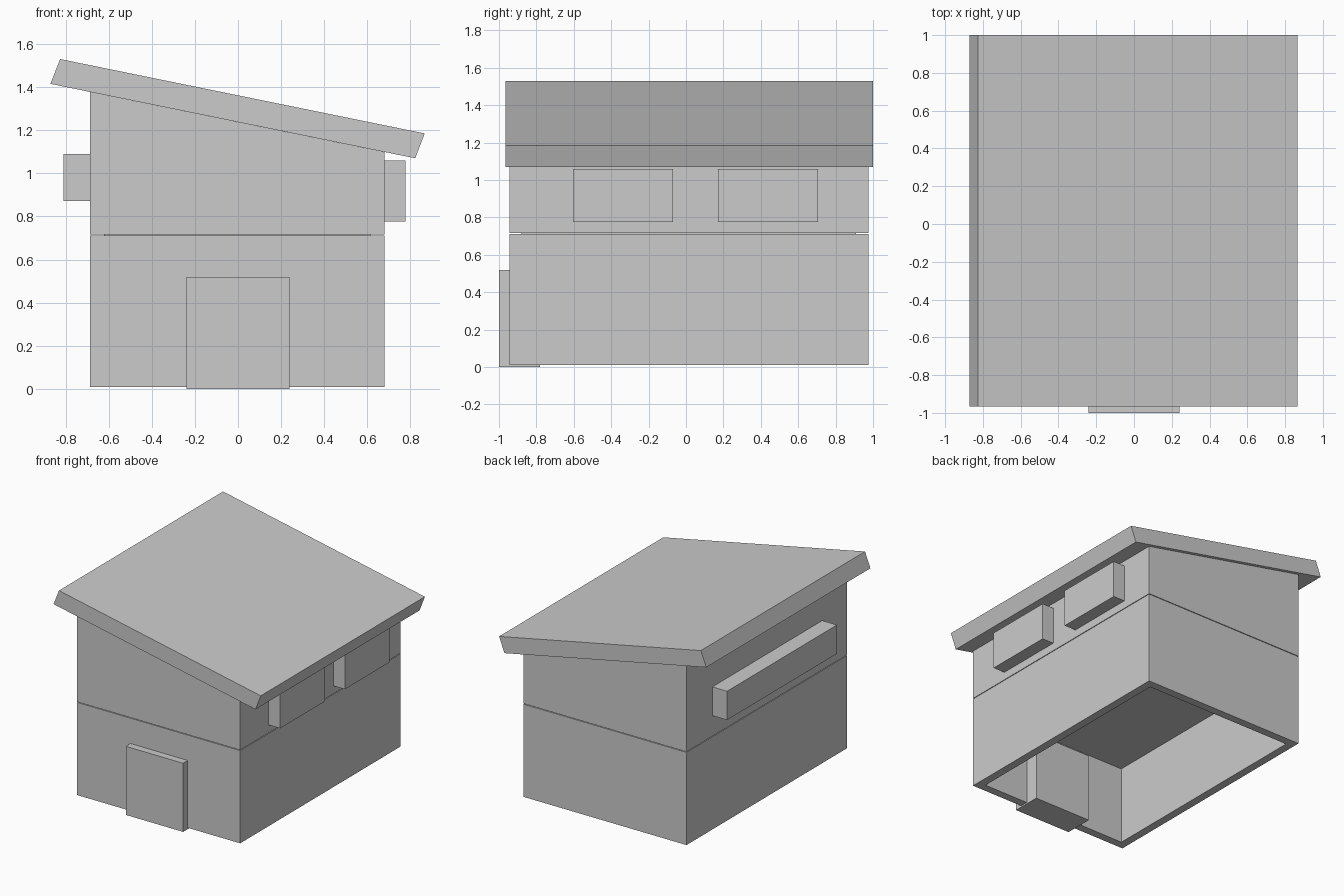
import bpy, bmesh

if "Cube" in bpy.data.objects:
    bpy.data.objects.remove(bpy.data.objects["Cube"])


def prism(name, profile, y0, y1):
    """Extrude an x-z profile from y0 to y1."""
    bm = bmesh.new()
    face = bm.faces.new([bm.verts.new((x, y0, z)) for x, z in profile])
    new = bmesh.ops.extrude_face_region(bm, geom=[face])["geom"]
    verts = [v for v in new if isinstance(v, bmesh.types.BMVert)]
    bmesh.ops.translate(bm, verts=verts, vec=(0, y1 - y0, 0))
    bmesh.ops.recalc_face_normals(bm, faces=bm.faces)
    mesh = bpy.data.meshes.new(name)
    bm.to_mesh(mesh)
    bm.free()
    obj = bpy.data.objects.new(name, mesh)
    bpy.context.collection.objects.link(obj)
    return obj


def box(name, x0, x1, y0, y1, z0, z1):
    return prism(name, [(x0, z0), (x1, z0), (x1, z1), (x0, z1)], y0, y1)


def underside(x):
    """Height of the roof's lower plane."""
    return 1.415 - 0.204 * (x + 0.87)


X0, X1, Y0, Y1 = -0.687, 0.68, -0.945, 0.975
T = 0.062  # wall thickness

# Lower storey: four walls, open at top and bottom
walls = box("lower_walls", X0, X1, Y0, Y1, 0.01, 0.712)
cutter = box("room_cutter", X0 + T, X1 - T, Y0 + T, Y1 - T, -0.2, 0.9)
cutter.hide_render = True
cutter.hide_set(True)
cut = walls.modifiers.new("hollow", 'BOOLEAN')
cut.operation = 'DIFFERENCE'
cut.solver = 'EXACT'
cut.object = cutter

# Upper storey with sloping top, and the plug that fits into the lower walls
prism("upper_storey", [(X0, 0.717), (X1, 0.717), (X1, underside(X1)), (X0, underside(X0))], Y0, Y1)
P = T + 0.003
box("ceiling_plug", X0 + P, X1 - P, Y0 + P, Y1 - P, 0.6, 0.717)

# Slanted roof slab
prism("roof", [(-0.87, 1.415), (0.822, 1.07), (0.866, 1.185), (-0.825, 1.53)], -0.965, 1.0)

# Door block passing through the front wall
box("door", -0.24, 0.24, -1.0, -0.78, 0.0, 0.52)

# Window boxes: two on the right, one long one on the left
for i, (a, b) in enumerate([(-0.605, -0.07), (0.17, 0.705)], 1):
    box(f"right_window_{i}", 0.6, 0.777, a, b, 0.777, 1.06)
box("left_window", -0.81, -0.6, -0.65, 0.665, 0.872, 1.09)
